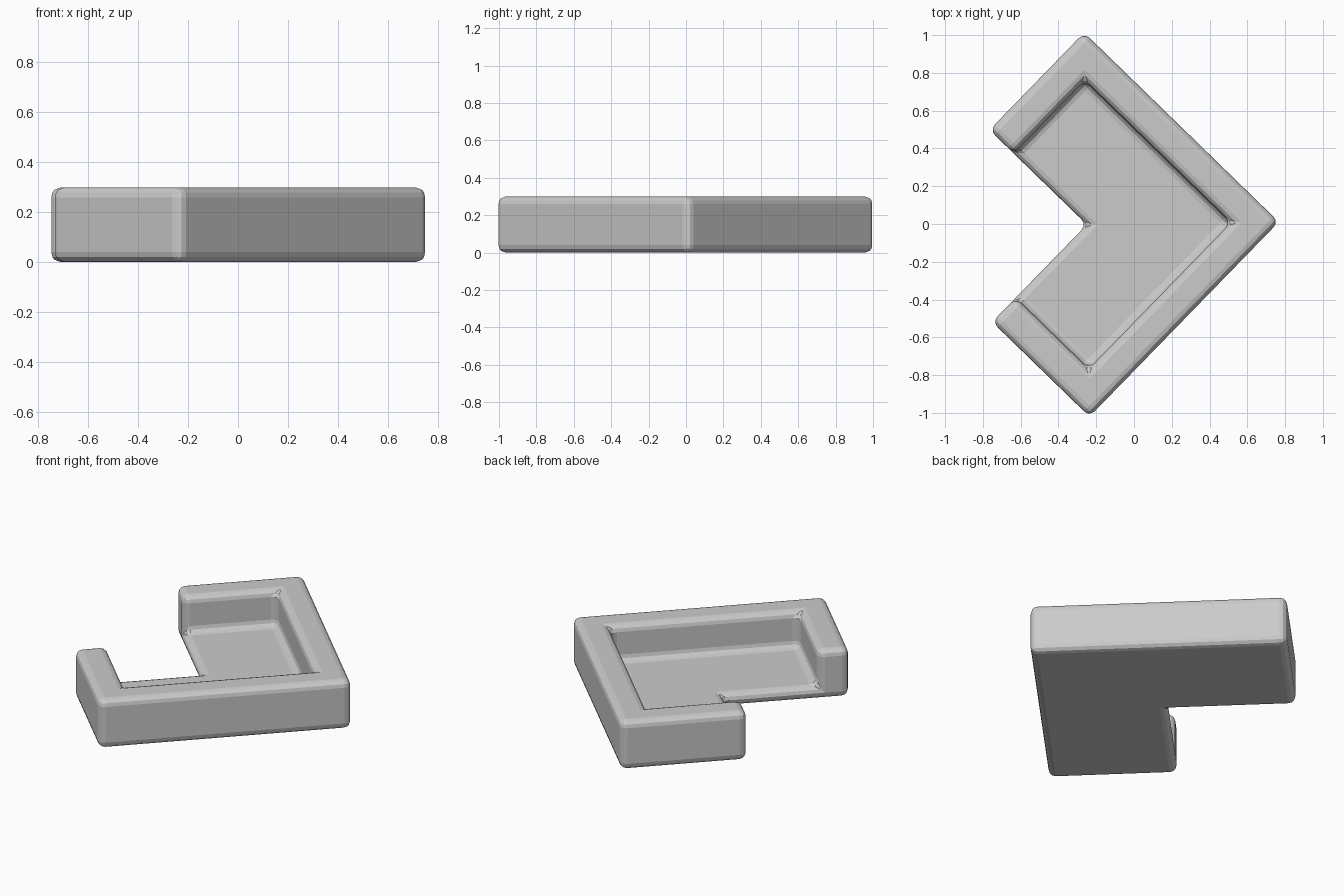
import bpy, bmesh
from math import radians
from mathutils import Matrix

if "Cube" in bpy.data.objects:
    bpy.data.objects.remove(bpy.data.objects["Cube"])

S, W, T = 1.438, 0.719, 0.179   # outer side, arm width, wall thickness
H, F, R = 0.30, 0.08, 0.04      # wall height, floor thickness, edge radius

bm = bmesh.new()
cache = {}

def v(u, w, z):
    key = (u, w, z)
    if key not in cache:
        cache[key] = bm.verts.new(key)
    return cache[key]

def face(*pts):
    bm.faces.new([v(*p) for p in pts])

def flat(outline, z):
    face(*[(u, w, z) for u, w in outline])

E = S - T
base = [(0, 0), (S, 0), (S, W), (W, W), (W, S), (0, S)]
rim = [(0, 0), (S, 0), (S, W), (E, W), (E, T), (T, T), (T, E), (W, E), (W, S), (0, S)]
tray = [(T, T), (E, T), (E, W), (W, W), (W, E), (T, E)]
flat(base[::-1], 0)
flat(rim, H)
flat(tray, F)

# outer walls, full height
for i in (0, 1, 4, 5):
    a, b = base[i], base[(i + 1) % 6]
    face((*a, 0), (*b, 0), (*b, H), (*a, H))
# inner walls above the tray floor
inner = [(E, W), (E, T), (T, T), (T, E), (W, E)]
for a, b in zip(inner, inner[1:]):
    face((*a, F), (*b, F), (*b, H), (*a, H))
# open notch sides: low floor edge plus wall end
face((S, W, 0), (W, W, 0), (W, W, F), (E, W, F), (E, W, H), (S, W, H))
face((W, W, 0), (W, S, 0), (W, S, H), (W, E, H), (W, E, F), (W, W, F))

bmesh.ops.recalc_face_normals(bm, faces=bm.faces[:])
# turn the corner toward +x
bm.transform(Matrix.Translation((0.767, 0.011, 0)) @ Matrix.Rotation(radians(135.8), 4, 'Z'))
mesh = bpy.data.meshes.new("corner_tray")
bm.to_mesh(mesh)
bm.free()
obj = bpy.data.objects.new("corner_tray", mesh)
bpy.context.collection.objects.link(obj)

# rounded edges all over
bev = obj.modifiers.new("rounded_edges", 'BEVEL')
bev.width = R
bev.segments = 3
bev.limit_method = 'ANGLE'
bev.use_clamp_overlap = True
